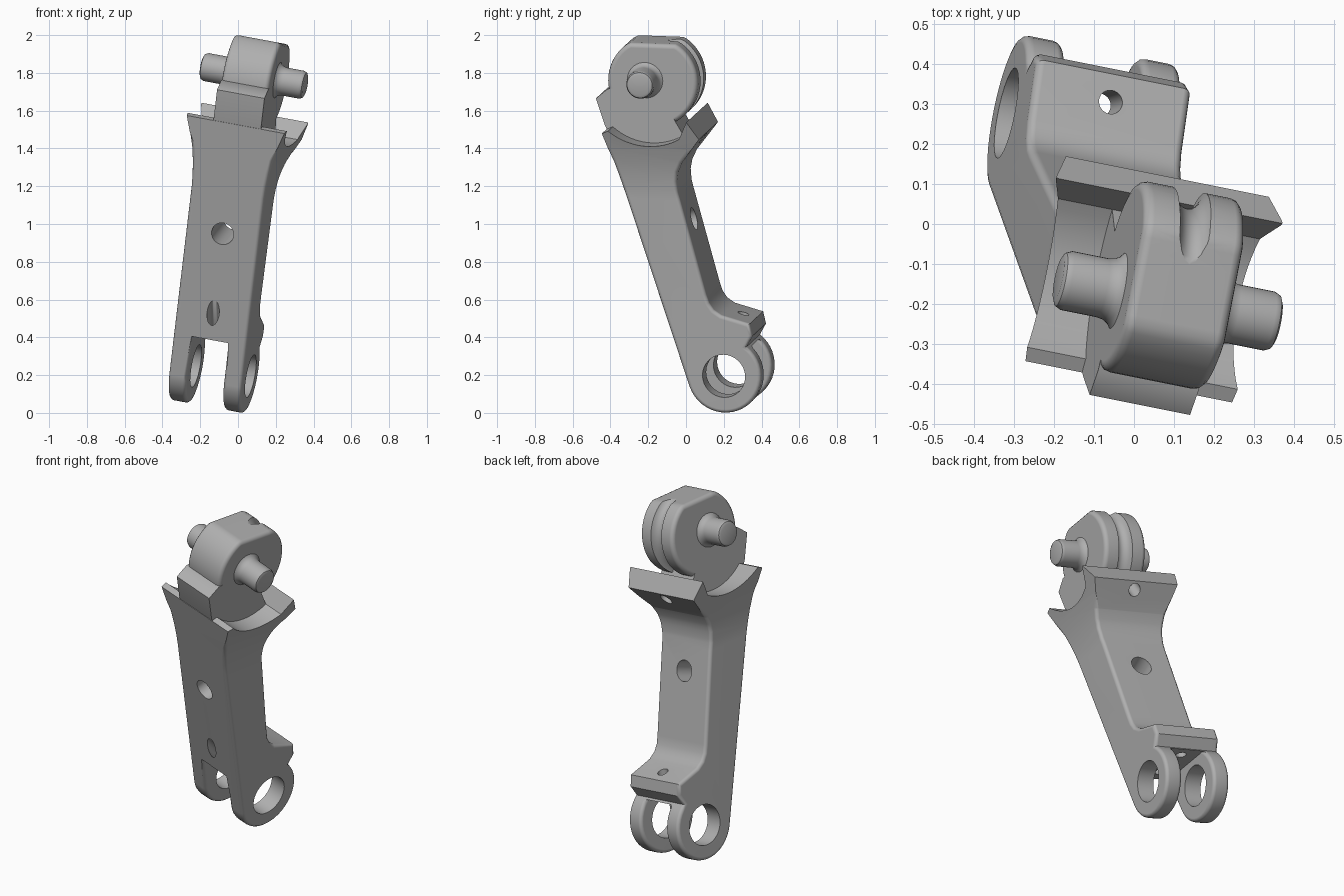
import bpy, bmesh, math
from mathutils import Matrix, Vector

if "Cube" in bpy.data.objects:
    bpy.data.objects.remove(bpy.data.objects["Cube"], do_unlink=True)

# One grey material
grey = bpy.data.materials.new("plain_grey")
grey.use_nodes = True
grey.diffuse_color = (0.43, 0.43, 0.43, 1)
grey.node_tree.nodes["Principled BSDF"].inputs["Base Color"].default_value = grey.diffuse_color

# Tilted frame: U is the hinge axis, the side profile lies in V and W
U = Vector((1, -0.2, -0.185)).normalized()
V = (Vector((0, 1, 0)) - U * U.y).normalized()
W = U.cross(V)
MID = -0.2
FRAME = Matrix((U, V, W)).transposed().to_4x4()
FRAME.translation = U * MID


def loc(y, z, side=0):
    """World y, z on the middle plane to frame coordinates."""
    x = (MID - U.y * y - U.z * z) / U.x
    p = Vector((x, y, z))
    return Vector((side, p.dot(V), p.dot(W)))


def arc(c, r, a0, a1, n):
    out = []
    for i in range(n + 1):
        a = math.radians(a0 + (a1 - a0) * i / n)
        out.append(c + Vector((0, r * math.cos(a), r * math.sin(a))))
    return out


def finish(name, bm):
    bmesh.ops.recalc_face_normals(bm, faces=bm.faces)
    me = bpy.data.meshes.new(name)
    bm.to_mesh(me)
    bm.free()
    me.materials.append(grey)
    ob = bpy.data.objects.new(name, me)
    bpy.context.collection.objects.link(ob)
    ob.matrix_world = FRAME
    return ob


def prism(name, pts, move):
    bm = bmesh.new()
    f = bm.faces.new([bm.verts.new(p - move / 2) for p in pts])
    ext = bmesh.ops.extrude_face_region(bm, geom=[f])["geom"]
    bmesh.ops.translate(bm, vec=move, verts=[g for g in ext if isinstance(g, bmesh.types.BMVert)])
    return finish(name, bm)


def rod(name, a, b, r):
    bm = bmesh.new()
    d = b - a
    m = Matrix.Translation((a + b) / 2) @ d.to_track_quat("Z", "Y").to_matrix().to_4x4()
    bmesh.ops.create_cone(bm, cap_ends=True, segments=32, radius1=r, radius2=r,
                          depth=d.length, matrix=m)
    return finish(name, bm)


def spin(name, pts, centre, axis, angle, steps, closed):
    bm = bmesh.new()
    vs = [bm.verts.new(p) for p in pts]
    es = [bm.edges.new(e) for e in zip(vs, vs[1:] + (vs[:1] if closed else []))]
    bmesh.ops.spin(bm, geom=vs + es, cent=centre, axis=axis, angle=angle, steps=steps)
    bmesh.ops.remove_doubles(bm, verts=bm.verts, dist=1e-4)
    bmesh.ops.holes_fill(bm, edges=[e for e in bm.edges if e.is_boundary], sides=0)
    return finish(name, bm)


def activate(ob):
    bpy.ops.object.select_all(action="DESELECT")
    bpy.context.view_layer.objects.active = ob
    ob.select_set(True)


def boolean(ob, other, op="DIFFERENCE"):
    other.hide_render = True
    mod = ob.modifiers.new("cut", "BOOLEAN")
    mod.operation, mod.solver, mod.object = op, "EXACT", other
    activate(ob)
    bpy.ops.object.modifier_apply(modifier=mod.name)
    bpy.data.objects.remove(other, do_unlink=True)


def round_rims(ob, width, height):
    """Round sharp outer edges of the side faces below a height."""
    bm = bmesh.new()
    bm.from_mesh(ob.data)
    bmesh.ops.remove_doubles(bm, verts=bm.verts, dist=1e-4)
    rims = []
    for e in bm.edges:
        a, b = (v.co for v in e.verts)
        if (e.calc_face_angle_signed(0) > 0.6 and abs((b - a).normalized().x) < 0.8
                and max(a.z, b.z) < height):
            rims.append(e)
    bmesh.ops.bevel(bm, geom=rims, offset=width, offset_type="OFFSET", segments=3,
                    profile=0.5, affect="EDGES", clamp_overlap=False)
    bm.to_mesh(ob.data)
    bm.free()


def smooth(ob):
    activate(ob)
    bpy.ops.object.shade_smooth_by_angle(angle=math.radians(32))
    mod = ob.modifiers.new("even_shading", "WEIGHTED_NORMAL")
    mod.keep_sharp = True


AX = Vector((1, 0, 0))
ring = loc(0.237, 0.229)
disc = loc(-0.153, 1.772)
pin = loc(-0.192, 1.784)
SHIFT = -0.009  # the link sits slightly to one side of the knuckle

# Link body: side profile with fork, cradle and two back plates
side = arc(ring, 0.2, 53, -160, 26)
side += [loc(-0.396, 1.525)]
side += arc(disc, 0.325, 229, 301, 14)
side += [loc(y, z) for y, z in (
    (0.056, 1.588), (0.117, 1.492), (0.018, 1.36), (-0.005, 1.31), (-0.013, 1.26), (-0.007, 1.2),
    (0.142, 0.66), (0.157, 0.615), (0.182, 0.578), (0.222, 0.55), (0.372, 0.504), (0.387, 0.44))]
body = prism("link_body", side, AX * 0.8)

# Flared front outline
half = [(0.2, -0.3), (0.2, 1.14), (0.203, 1.2), (0.21, 1.27), (0.222, 1.34),
        (0.242, 1.42), (0.268, 1.5), (0.292, 1.57), (0.292, 1.9)]
outline = [Vector((SHIFT + x, 0, z)) for x, z in half]
outline += [Vector((SHIFT - x, 0, z)) for x, z in reversed(half)]
boolean(body, prism("outline_cutter", outline, Vector((0, 3, 0))), "INTERSECT")

# Fork slot
top = loc(0, 0.385).z
slot = [Vector((SHIFT + x, 0, z)) for x, z in ((-0.1, -0.4), (0.1, -0.4), (0.1, top), (-0.1, top))]
boolean(body, prism("slot_cutter", slot, Vector((0, 3, 0))))
round_rims(body, 0.02, 1.42)

# Fork bore, cross hole and cord holes
boolean(body, rod("bore_cutter", ring - AX, ring + AX, 0.115))
for a, b, r in (((-0.41, 0.88), (0.19, 1.075), 0.06), ((-0.15, 0.61), (0.09, 0.375), 0.033),
                ((0.31, 0.65), (0.29, 0.3), 0.03), ((0.16, 1.34), (-0.02, 1.62), 0.035)):
    boolean(body, rod("hole_cutter", loc(*a, SHIFT), loc(*b, SHIFT), r))
smooth(body)

# Neck with a front stop flush with the body
front = [loc(y, z) for y, z in ((-0.33, 1.4), (-0.404, 1.545), (-0.452, 1.688), (-0.39, 1.738))]
neck = prism("neck_stop", front + [disc] + arc(disc, 0.335, 301, 236, 10), AX * 0.26)
smooth(neck)

# Knuckle: disc with a flat top
ceiling = loc(-0.147, 1.976).z
round_pts = arc(disc, 0.243, 0, 354, 59)
for p in round_pts:
    p.z = min(p.z, ceiling)
knuckle = prism("knuckle", round_pts, AX * 0.26)
round_rims(knuckle, 0.025, 3)

# Cord groove around the back of the knuckle, fading out at the top
hub = disc + Vector((0, 0, 0.02))
section = []
for i in range(20):
    a = math.tau * i / 20
    section.append(hub + Vector((0.043 * math.cos(a), 0.25 + 0.055 * math.sin(a), 0)))
groove = spin("groove_cutter", section, hub, AX, math.radians(160), 36, True)
turn = Matrix.Translation(hub) @ Matrix.Rotation(math.radians(-65), 4, "X") @ Matrix.Translation(-hub)
groove.data.transform(turn)
boolean(knuckle, groove)
smooth(knuckle)

# Hinge pin with rounded ends and flared roots
end = [(0.1, 0.097), (0.13, 0.096), (0.138, 0.086), (0.152, 0.078), (0.17, 0.075),
       (0.262, 0.075), (0.277, 0.068), (0.283, 0.055), (0.283, 0)]
line = [(-x, r) for x, r in reversed(end)] + end
hinge = spin("hinge_pin", [pin + Vector((x, r, 0)) for x, r in line], pin, AX, math.tau, 40, False)
smooth(hinge)
